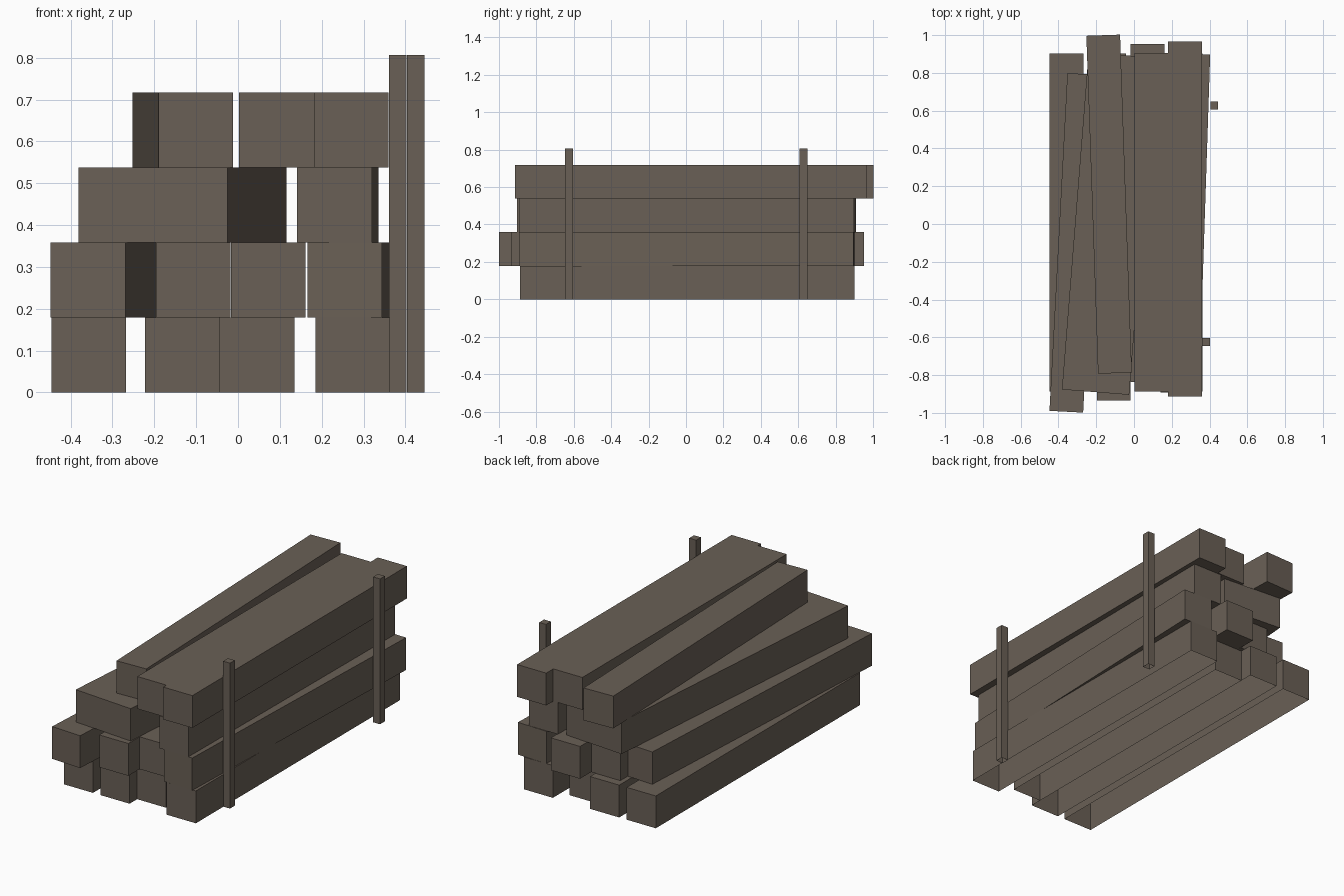
import bpy
import bmesh
from mathutils import Matrix

cube = bpy.data.objects.get("Cube")
if cube:
    bpy.data.objects.remove(cube, do_unlink=True)

# Weathered timber colour
wood = bpy.data.materials.new("weathered_wood")
wood.use_nodes = True
colour = (0.144, 0.117, 0.093, 1)
wood.diffuse_color = colour
bsdf = wood.node_tree.nodes["Principled BSDF"]
bsdf.inputs["Base Color"].default_value = colour
bsdf.inputs["Roughness"].default_value = 0.9

BEAM = 0.1785    # beam width
LAYER = 0.1792   # beam height
LENGTH = 1.79


def box(name, size, location, turn=0.0, open_base=False):
    """Flat-shaded box, turned about the vertical axis, optionally without its base."""
    bm = bmesh.new()
    bmesh.ops.create_cube(bm, size=1, matrix=Matrix.Diagonal((*size, 1)))
    if open_base:
        base = [f for f in bm.faces if f.normal.z < -0.5]
        bmesh.ops.delete(bm, geom=base, context='FACES_ONLY')
    mesh = bpy.data.meshes.new(name)
    bm.to_mesh(mesh)
    bm.free()
    mesh.materials.append(wood)
    obj = bpy.data.objects.new(name, mesh)
    obj.location = location
    obj.rotation_euler.z = turn
    bpy.context.collection.objects.link(obj)


def beam(name, layer, x, y, turn=0.0, width=BEAM, length=LENGTH):
    # Beams resting on the ground have no underside
    box(name, (width, length, LAYER), (x, y, (layer + 0.5) * LAYER), turn, layer == 0)


# Bottom layer, laid square, the third beam shorter
beam("bottom_beam_1", 0, -0.357, 0.007)
beam("bottom_beam_2", 0, -0.1325, 0.007)
beam("bottom_beam_3", 0, 0.046, 0.003, length=1.65)
beam("bottom_beam_4", 0, 0.274, 0.007)

# Second layer, outer beams askew
beam("second_beam_1", 1, -0.311, -0.10, -0.053)
beam("second_beam_2", 1, -0.107, -0.04)
beam("second_beam_3", 1, 0.072, 0.058)
beam("second_beam_4", 1, 0.2845, 0.005, -0.033)

# Third layer, one double-width beam and one single
beam("third_wide_beam", 2, -0.133, 0.002, -0.079, width=0.357)
beam("third_beam", 2, 0.2385, 0.003, -0.0087)

# Top layer
beam("top_beam_1", 3, -0.132, 0.105, 0.0346)
beam("top_beam_2", 3, 0.092, 0.009)
beam("top_beam_3", 3, 0.2705, 0.026, length=1.88)

# Upright stakes holding the stack
POST_H = 0.806
for name, x, y in (("front_stake", 0.382, -0.625), ("back_stake", 0.425, 0.628)):
    box(name, (0.042, 0.042, POST_H), (x, y, POST_H / 2), open_base=True)
